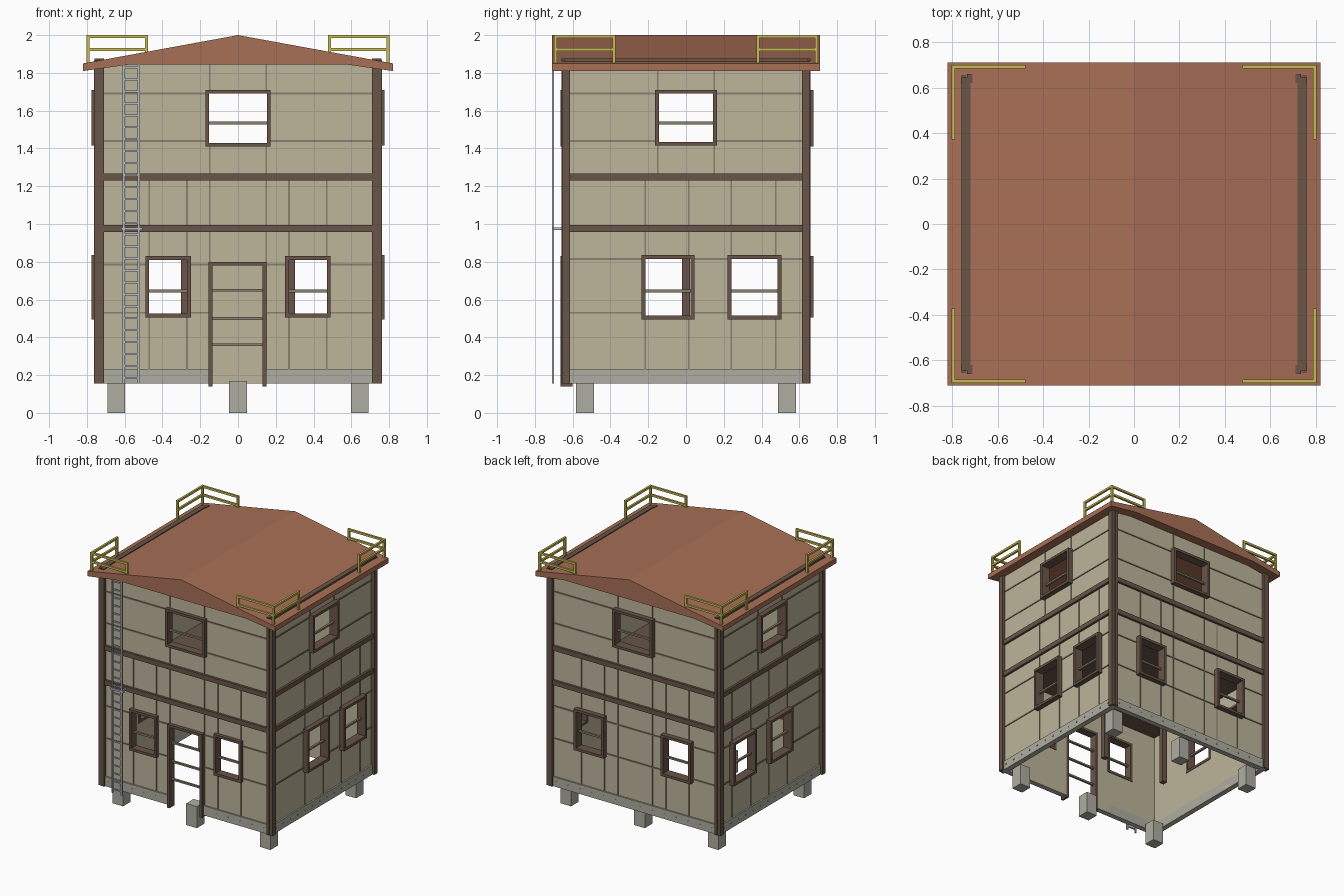
import bpy, bmesh, math
from mathutils import Vector

if "Cube" in bpy.data.objects:
    bpy.data.objects.remove(bpy.data.objects["Cube"])


def material(name, rgb):
    m = bpy.data.materials.new(name)
    m.diffuse_color = (*rgb, 1)
    m.use_nodes = True
    m.node_tree.nodes["Principled BSDF"].inputs["Base Color"].default_value = m.diffuse_color
    return m


TAN = material("tan_siding", (0.51, 0.46, 0.33))
SEAM = material("seam", (0.25, 0.22, 0.16))
BROWN = material("dark_trim", (0.14, 0.09, 0.065))
RUST = material("roof_rust", (0.39, 0.16, 0.093))
YELLOW = material("yellow_rail", (0.6, 0.5, 0.09))
GREY = material("concrete", (0.42, 0.42, 0.36))
STEEL = material("steel", (0.45, 0.5, 0.55))


def finish(bm, name, mat):
    me = bpy.data.meshes.new(name)
    bmesh.ops.recalc_face_normals(bm, faces=bm.faces)
    bm.to_mesh(me)
    bm.free()
    ob = bpy.data.objects.new(name, me)
    me.materials.append(mat)
    bpy.context.collection.objects.link(ob)
    return ob


def boxes(name, mat, pairs):
    """One object from many boxes, each given by two opposite corners."""
    bm = bmesh.new()
    for a, b in pairs:
        a, b = Vector(a), Vector(b)
        r = bmesh.ops.create_cube(bm, size=1)
        for v in r["verts"]:
            v.co = Vector([(a[i] + b[i]) / 2 + v.co[i] * abs(b[i] - a[i]) for i in range(3)])
    return finish(bm, name, mat)


WX, WY = 0.735, 0.635      # wall planes
Z0, Z1 = 0.155, 1.85


def place(side, u, d, z):
    """Point on a wall: u along it, d outward from it."""
    return {"front": (u, -WY - d, z), "back": (u, WY + d, z),
            "right": (WX + d, u, z), "left": (-WX - d, u, z)}[side]


def sbox(side, u0, u1, z0, z1, d0, d1):
    return place(side, u0, d0, z0), place(side, u1, d1, z1)


def split(lo, hi, gaps):
    """Parts of lo..hi outside the gaps."""
    out = []
    for a, b in sorted(gaps):
        if a > lo:
            out.append((lo, min(a, hi)))
        lo = max(lo, b)
    if lo < hi:
        out.append((lo, hi))
    return out


# Window and door outlines per wall: u0, u1, z0, z1
UP_F, UP_S = (-0.173, 0.173, 1.41, 1.71), (-0.163, 0.163, 1.415, 1.71)
DOOR = (-0.155, 0.15, Z0, 0.80)
SIDES = {
    "front": [UP_F, (-0.49, -0.25, 0.505, 0.83), (0.25, 0.49, 0.505, 0.83), DOOR],
    "back": [UP_F, (-0.51, -0.25, 0.505, 0.83), (0.25, 0.51, 0.505, 0.83)],
    "right": [UP_S, (-0.235, 0.045, 0.495, 0.835), (0.22, 0.505, 0.495, 0.835)],
    "left": [UP_S, (-0.235, 0.045, 0.495, 0.835), (0.22, 0.505, 0.495, 0.835)],
}
FW = 0.02

for side, holes in SIDES.items():
    fb = side in ("front", "back")
    half = WX if fb else WY

    # Wall sheet with openings
    us = sorted({-half, half, *[v for h in holes for v in h[:2]]})
    zs = sorted({Z0, Z1, *[v for h in holes for v in h[2:]]})
    bm = bmesh.new()
    g = [[bm.verts.new(place(side, u, -0.015, z)) for z in zs] for u in us]
    for i in range(len(us) - 1):
        for j in range(len(zs) - 1):
            cu, cz = (us[i] + us[i + 1]) / 2, (zs[j] + zs[j + 1]) / 2
            if not any(h[0] < cu < h[1] and h[2] < cz < h[3] for h in holes):
                bm.faces.new((g[i][j], g[i + 1][j], g[i + 1][j + 1], g[i][j + 1]))
    bmesh.ops.delete(bm, geom=[v for v in bm.verts if not v.link_faces], context="VERTS")
    wall = finish(bm, side + "_wall", TAN)
    mod = wall.modifiers.new("thickness", "SOLIDIFY")
    mod.thickness, mod.offset = 0.03, 0

    # Frames and glazing bars
    out = 0.03 if side == "front" else 0.04
    frames, bars = [], []
    for h in holes:
        u0, u1, z0, z1 = h
        door = h is DOOR
        zb = 0.14 if door else z0
        for a in (u0, u1 - FW):
            frames.append(sbox(side, a, a + FW, zb, z1, -0.035, out))
        frames.append(sbox(side, u0 + FW, u1 - FW, z1 - FW, z1, -0.035, out))
        if not door:
            frames.append(sbox(side, u0 + FW, u1 - FW, z0, z0 + FW, -0.035, out))
        mids = (0.36, 0.50, 0.65) if door else ((1.535,) if z0 > 1 else (0.645,))
        for m in mids:
            bars.append(sbox(side, u0 + FW, u1 - FW, m - 0.007, m + 0.007, -0.012, 0.005))
    boxes(side + "_frames", BROWN, frames)
    boxes(side + "_glazing_bars", SEAM, bars)

    # Siding seams, interrupted by openings
    strips = []
    for z in (0.53, 0.785 if fb else 0.815, 1.44, 1.69):
        gaps = [h[:2] for h in holes if h[2] < z < h[3]]
        for a, b in split(-half, half, gaps):
            strips.append(sbox(side, a, b, z - 0.005, z + 0.005, -0.005, 0.006))
    low = (-0.47, -0.27, -0.15, 0.15, 0.27, 0.47) if fb else (-0.215, 0.015, 0.24, 0.475)
    for lines, a0, b0 in ((low, Z0, 1.23), ((-0.15, 0.15), 1.265, Z1)):
        for u in lines:
            gaps = [h[2:] for h in holes if h[0] < u < h[1]]
            for a, b in split(a0, b0, gaps):
                strips.append(sbox(side, u - 0.004, u + 0.004, a, b, -0.005, 0.005))
    boxes(side + "_siding_seams", SEAM, strips)

    # Belt beams
    boxes(side + "_belts", BROWN, [sbox(side, -half, half, a, b, -0.02, 0.018)
                                   for a, b in ((0.957, 0.995), (1.23, 1.268))])

    # Base rim with bolts, open at the door
    spans = split(-half, half, [DOOR[:2]] if side == "front" else [])
    rim = [sbox(side, a, b, Z0, 0.23, -0.03, 0.012) for a, b in spans]
    n = 14
    for i in range(n):
        u = -half + (i + 0.5) * 2 * half / n
        if side != "front" or abs(u) > 0.17:
            rim.append(sbox(side, u - 0.004, u + 0.004, 0.19, 0.198, 0.01, 0.016))
    boxes(side + "_base_rim", GREY, rim)

# L-shaped corner posts and the eave beams that rise through the roof
posts = []
for sx in (-1, 1):
    for sy in (-1, 1):
        posts.append(((sx * 0.72, sy * 0.615, Z0), (sx * 0.762, sy * 0.655, 1.865)))
        posts.append(((sx * 0.71, sy * 0.62, Z0), (sx * 0.735, sy * 0.66, 1.875)))
boxes("corner_posts", BROWN, posts)
boxes("eave_beams", BROWN, [((s * 0.72, -0.645, 1.83), (s * 0.76, 0.645, 1.875)) for s in (-1, 1)])

# Interior floor and columns
boxes("upper_floor", BROWN, [((-0.71, -0.61, 0.96), (0.71, 0.61, 0.99))])
boxes("inner_columns", BROWN, [((s * 0.262, -0.02, Z0), (s * 0.302, 0.02, 0.97)) for s in (-1, 1)])

# Foundation piers
boxes("foundation_piers", GREY, [((x - 0.047, y - 0.047, 0), (x + 0.047, y + 0.047, 0.17))
                                 for x in (-0.645, 0, 0.645) for y in (-0.535, 0.535)])

# Gabled roof
prof = [(-0.82, 1.81), (-0.57, 1.845), (0.57, 1.845), (0.82, 1.81), (0.82, 1.85), (0, 2.0), (-0.82, 1.85)]
bm = bmesh.new()
f = bm.faces.new([bm.verts.new((x, -0.71, z)) for x, z in prof])
ext = bmesh.ops.extrude_face_region(bm, geom=[f])
for v in ext["geom"]:
    if isinstance(v, bmesh.types.BMVert):
        v.co.y = 0.71
if not f.is_valid or len(bm.faces) < 9:
    bm.faces.new([v for v in bm.verts if v.co.y < 0])
finish(bm, "roof", RUST)

# Corner guard rails
R = 0.008
rails = []
for sx in (-1, 1):
    for sy in (-1, 1):
        X, Y, ex, ey = sx * 0.795, sy * 0.692, sx * 0.485, sy * 0.38
        for x, y in ((X, Y), (ex, Y), (X, ey)):
            rails.append(((x - R, y - R, 1.845), (x + R, y + R, 2.0)))
        for z in (1.925, 1.992):
            rails.append(((X, Y - R, z - R), (ex, Y + R, z + R)))
            rails.append(((X - R, Y, z - R), (X + R, ey, z + R)))
boxes("guard_rails", YELLOW, rails)

# Wall ladder
lad = [((x - 0.006, -0.71, Z0), (x + 0.006, -0.698, 1.85)) for x in (-0.605, -0.525)]
for i in range(27):
    z = 0.185 + i * 0.0632
    lad.append(((-0.605, -0.709, z - 0.005), (-0.525, -0.699, z + 0.005)))
lad.append(((-0.62, -0.71, 0.968), (-0.505, -0.698, 0.982)))
for x in (-0.605, -0.525):
    lad.append(((x - 0.006, -0.70, 0.968), (x + 0.006, -0.64, 0.982)))
boxes("ladder", STEEL, lad)
